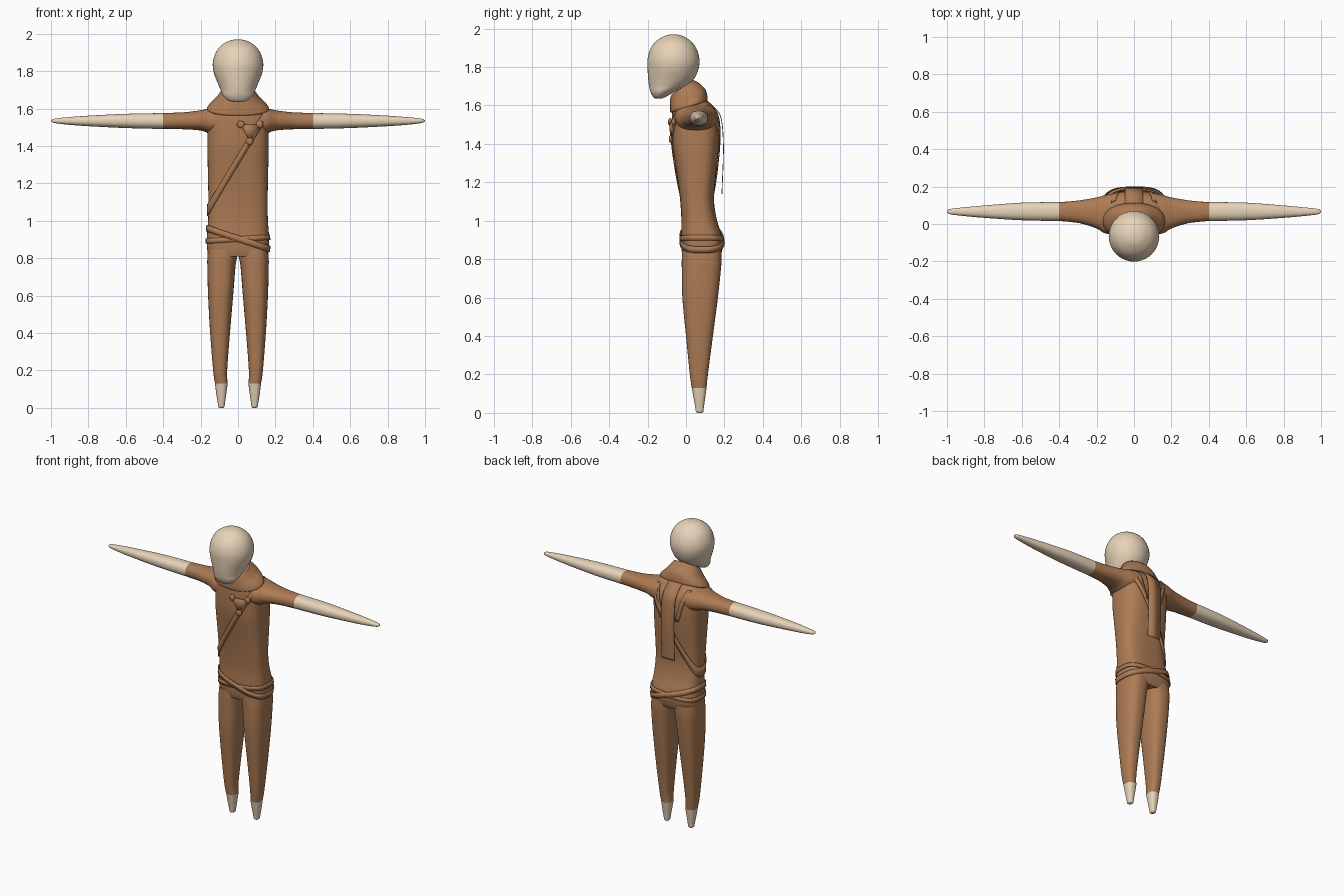
import bpy, math
from mathutils import Vector

if "Cube" in bpy.data.objects:
    bpy.data.objects.remove(bpy.data.objects["Cube"])


def material(name, rgb):
    m = bpy.data.materials.new(name)
    m.diffuse_color = (*rgb, 1)
    m.use_nodes = True
    m.node_tree.nodes["Principled BSDF"].inputs["Base Color"].default_value = m.diffuse_color
    return m


SKIN = material("skin", (0.80, 0.65, 0.48))
CLOTH = material("cloth", (0.42, 0.20, 0.09))


def finish(ob, mat, angle=45):
    ob.data.materials.append(mat)
    bpy.ops.object.select_all(action='DESELECT')
    bpy.context.view_layer.objects.active = ob
    ob.select_set(True)
    bpy.ops.object.shade_smooth_by_angle(angle=math.radians(angle))
    return ob


def make(name, verts, faces, mat, thick=0):
    me = bpy.data.meshes.new(name)
    me.from_pydata([tuple(v) for v in verts], [], faces)
    ob = bpy.data.objects.new(name, me)
    bpy.context.collection.objects.link(ob)
    if thick:
        mod = ob.modifiers.new("thickness", 'SOLIDIFY')
        mod.thickness, mod.offset = thick, 0
    bpy.context.view_layer.objects.active = ob
    ob.select_set(True)
    bpy.ops.object.mode_set(mode='EDIT')
    bpy.ops.mesh.select_all(action='SELECT')
    bpy.ops.mesh.normals_make_consistent(inside=False)
    bpy.ops.object.mode_set(mode='OBJECT')
    return finish(ob, mat)


def dense(rows, k=4):
    """Smooth in-between sections (Catmull-Rom)."""
    out = []
    for i in range(len(rows) - 1):
        p0, p1, p2, p3 = (rows[max(0, min(len(rows) - 1, i + d))] for d in (-1, 0, 1, 2))
        for s in range(k):
            t = s / k
            out.append([0.5 * (2 * b + (c - a) * t + (2 * a - 5 * b + 4 * c - d) * t * t
                        + (3 * b - a - 3 * c + d) * t ** 3) for a, b, c, d in zip(p0, p1, p2, p3)])
    return out + [list(rows[-1])]


def ring_point(r, ang, e, grow=0.0):
    """Point of a superellipse section: (position, a0, a1, b0, b1[, tilt])."""
    c, s = math.cos(ang), math.sin(ang)
    c, s = (math.copysign(abs(v) ** (2 / e), v) for v in (c, s))
    a = (r[1] + r[2]) / 2 + c * ((r[2] - r[1]) / 2 + grow)
    b = (r[3] + r[4]) / 2 + s * ((r[4] - r[3]) / 2 + grow)
    return a, b, r[0] + (r[5] * s if len(r) > 5 else 0)


def loft(name, rows, mat, e=2.0, n=40, axis='z', side=1):
    rows, verts, faces = dense(rows), [], []
    for r in rows:
        for i in range(n):
            a, b, p = ring_point(r, 2 * math.pi * i / n, e)
            verts.append((a * side, b, p) if axis == 'z' else (p * side, a, b))
    for j in range(len(rows) - 1):
        for i in range(n):
            k = (i + 1) % n
            faces.append((j * n + i, j * n + k, j * n + n + k, j * n + n + i))
    faces += [tuple(range(n)), tuple(range((len(rows) - 1) * n, len(rows) * n))]
    return make(name, verts, faces, mat)


# Head with long narrow chin
loft("head", [(1.635, -.02, .02, -.16, -.13), (1.645, -.055, .055, -.172, -.105),
              (1.67, -.08, .08, -.185, -.06), (1.70, -.093, .093, -.192, 0),
              (1.74, -.11, .11, -.197, .043), (1.79, -.129, .129, -.2, .065),
              (1.84, -.135, .135, -.2, .07), (1.89, -.123, .123, -.187, .057),
              (1.93, -.098, .098, -.16, .03), (1.958, -.058, .058, -.12, -.01),
              (1.968, -.025, .025, -.09, -.04), (1.97, -.004, .004, -.069, -.061)], SKIN)

# Torso: (z, half width, front y, back y)
TORSO = [(.81, .155, -.015, .175), (.84, .164, -.022, .187), (.9, .167, -.026, .193),
         (1.0, .16, -.024, .162), (1.1, .158, -.03, .146), (1.2, .16, -.042, .152),
         (1.3, .162, -.057, .163), (1.4, .164, -.071, .172), (1.5, .164, -.074, .175),
         (1.56, .162, -.072, .165), (1.6, .148, -.062, .135), (1.63, .11, -.045, .10),
         (1.69, .07, -.05, .05)]
TORSO = [(z, -w, w, f, b) for z, w, f, b in TORSO]
E = 2.9
loft("torso", TORSO, CLOTH, E, 56)
BODY = dense(TORSO)


def section(z):
    for p, q in zip(BODY, BODY[1:]):
        if p[0] <= z <= q[0]:
            t = (z - p[0]) / (q[0] - p[0])
            return [a + (b - a) * t for a, b in zip(p, q)]
    return BODY[-1] if z > BODY[-1][0] else BODY[0]


def on_body(x, z, back, grow=.004):
    r = section(z)
    u = min(1, abs(x / r[2])) ** E
    h = (r[4] - r[3]) / 2 + grow
    return Vector((x, (r[3] + r[4]) / 2 + (1 if back else -1) * h * (1 - u) ** (1 / E), z))


# Legs, feet, sleeves, forearms
LEG = [(.13, .055, .123, .03, .107), (.2, .058, .133, .02, .114), (.4, .043, .149, 0, .14),
       (.6, .026, .160, -.019, .166), (.75, .014, .164, -.022, .182), (.80, .006, .164, -.022, .185),
       (.85, 0, .160, -.02, .185)]
FOOT = [(0, .08, .098, .06, .082), (.006, .073, .105, .052, .09), (.03, .069, .109, .048, .093),
        (.08, .062, .117, .039, .1), (.13, .055, .123, .03, .107)]
SLEEVE = [(.1, -.055, .165, 1.462, 1.61), (.155, -.05, .155, 1.468, 1.602), (.2, -.024, .142, 1.483, 1.591),
          (.28, .002, .128, 1.489, 1.581), (.34, .011, .121, 1.49, 1.578), (.4, .016, .117, 1.491, 1.576)]
FOREARM = [(.4, .016, .117, 1.491, 1.576), (.6, .02, .114, 1.496, 1.572), (.8, .033, .099, 1.506, 1.562),
           (.92, .044, .088, 1.515, 1.553), (.98, .051, .081, 1.523, 1.546), (.996, .058, .074, 1.53, 1.54),
           (1.0, .064, .068, 1.533, 1.537)]
for side, tag in ((1, "left"), (-1, "right")):
    loft(tag + "_trouser_leg", LEG, CLOTH, 2.5, side=side)
    loft(tag + "_foot", FOOT, SKIN, 2.5, side=side)
    loft(tag + "_sleeve", SLEEVE, CLOTH, 2.3, axis='x', side=side)
    loft(tag + "_forearm", FOREARM, SKIN, 2.3, axis='x', side=side)

# Draped collar, higher at the back
loft("collar", [(1.592, -.158, .158, -.078, .11, .03), (1.6, -.166, .166, -.083, .113, .03),
                (1.625, -.15, .15, -.084, .11, .03), (1.655, -.118, .118, -.083, .1, .03),
                (1.68, -.097, .097, -.08, .07, .035), (1.697, -.085, .085, -.07, .04, .035)], CLOTH, 2.2)


def ribbon(name, pairs, closed=False, thick=.006):
    n = len(pairs)
    faces = [(2 * i, 2 * i + 1, 2 * ((i + 1) % n) + 1, 2 * ((i + 1) % n))
             for i in range(n if closed else n - 1)]
    return make(name, [p for pair in pairs for p in pair], faces, CLOTH, thick)


def band(name, z0, slope, width, n=72, grow=.004):
    """Closed strap around the body in a tilted plane z = z0 + slope * x."""
    pairs = []
    for i in range(n):
        pair = []
        for off in (-width / 2, width / 2):
            z = z0
            for _ in range(12):
                x, y, _p = ring_point(section(z), 2 * math.pi * i / n, E, grow)
                z = .5 * z + .5 * (z0 + slope * x + off)
            pair.append((x, y, z))
        pairs.append(pair)
    ribbon(name, pairs, True)


# Chest sash and two crossing belts
band("chest_sash", 1.325, 1.65, .06)
band("tilted_belt", .905, -.33, .035, grow=.005)
band("level_belt", .902, .06, .028, grow=.003)

# Back shoulder straps, tapering in toward the hanging panel
for side, tag in ((1, "left"), (-1, "right")):
    pts = [(side * (.11 - .055 * t / 8), 1.60 - .2 * t / 8) for t in range(9)]
    ribbon(tag + "_back_strap", [(on_body(x - .012, z, True), on_body(x + .012, z, True)) for x, z in pts])

# Cloth panel hanging down the back
PANEL = [(.095, 1.635), (.14, 1.597), (.172, 1.56), (.187, 1.51), (.194, 1.42), (.194, 1.32),
         (.190, 1.22), (.187, 1.14)]
ribbon("back_panel", [((-.048, y, z), (.048, y, z)) for y, z in dense(PANEL)], thick=.004)

# Three-cornered clasp with round studs
corners = [(.015, 1.515), (.115, 1.515), (.062, 1.425)]
outer = [on_body(x, z, False, .009) for x, z in corners]
mid = sum(outer, Vector()) / 3 + Vector((0, -.006, 0))
make("clasp_plate", outer + [mid], [(0, 1, 3), (1, 2, 3), (2, 0, 3)], CLOTH, .008)
for i, p in enumerate(outer):
    bpy.ops.mesh.primitive_uv_sphere_add(segments=20, ring_count=12, radius=.02, location=p)
    ob = bpy.context.object
    ob.name = f"clasp_stud_{i + 1}"
    ob.scale.y = .55
    finish(ob, CLOTH)
